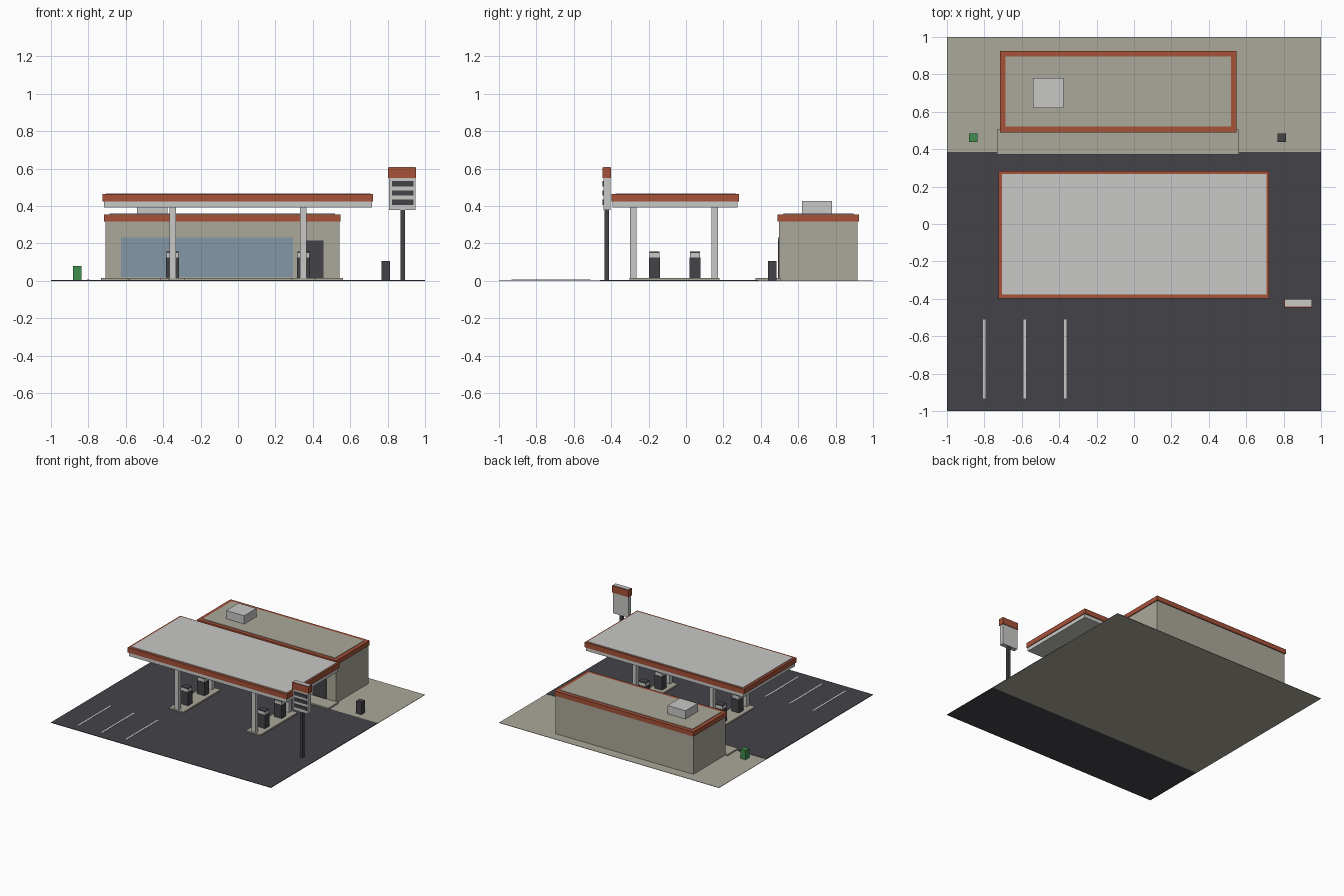
import bpy
import bmesh

if "Cube" in bpy.data.objects:
    bpy.data.objects.remove(bpy.data.objects["Cube"])


def material(name, rgb):
    """Flat colour from 0-255 sRGB values."""
    lin = []
    for c in rgb:
        c /= 255
        lin.append(c / 12.92 if c <= 0.04045 else ((c + 0.055) / 1.055) ** 2.4)
    m = bpy.data.materials.new(name)
    m.diffuse_color = (*lin, 1)
    m.use_nodes = True
    m.node_tree.nodes["Principled BSDF"].inputs["Base Color"].default_value = m.diffuse_color
    return m


CONCRETE = material("concrete", (171, 168, 154))
ASPHALT = material("asphalt", (68, 67, 72))
WHITE = material("off_white", (200, 200, 199))
RED = material("brick_red", (166, 82, 57))
GLASS = material("window_blue", (131, 153, 167))
GREEN = material("bin_green", (62, 142, 78))


def box(name, mat, x, y, z):
    """Box from (min, max) ranges."""
    bm = bmesh.new()
    bmesh.ops.create_cube(bm, size=1)
    for v in bm.verts:
        v.co = [r[0] if c < 0 else r[1] for c, r in zip(v.co, (x, y, z))]
    mesh = bpy.data.meshes.new(name)
    bm.to_mesh(mesh)
    bm.free()
    mesh.materials.append(mat)
    ob = bpy.data.objects.new(name, mesh)
    bpy.context.collection.objects.link(ob)
    return ob


def around(c, half):
    return (c - half, c + half)


# Ground: concrete slab with asphalt laid over the front
box("concrete_slab", CONCRETE, (-1, 1), (-0.46, 1), (0, 0.003))
box("asphalt", ASPHALT, (-1, 1), (-1, 0.386), (0.001, 0.005))
for i, x in enumerate((-0.80, -0.585, -0.368)):
    box(f"parking_line_{i}", WHITE, around(x, 0.007), (-0.933, -0.51), (0.004, 0.007))

# Shop building
box("shop_walls", CONCRETE, (-0.709, 0.542), (0.497, 0.918), (0.002, 0.35))
box("shop_roof_band", RED, (-0.716, 0.549), (0.49, 0.926), (0.318, 0.356))
box("shop_roof", CONCRETE, (-0.686, 0.519), (0.52, 0.896), (0.34, 0.36))
box("roof_unit", WHITE, (-0.541, -0.378), (0.62, 0.78), (0.355, 0.428))
box("shop_walkway", CONCRETE, (-0.732, 0.562), (0.371, 0.505), (0.002, 0.016))
box("shop_window", GLASS, (-0.626, 0.294), (0.491, 0.5), (0.02, 0.233))
box("shop_door", ASPHALT, (0.335, 0.457), (0.491, 0.5), (0.016, 0.217))

# Canopy
box("canopy_soffit", WHITE, (-0.716, 0.716), (-0.392, 0.276), (0.393, 0.43))
box("canopy_band", RED, (-0.724, 0.722), (-0.398, 0.284), (0.423, 0.464))
box("canopy_top", WHITE, (-0.706, 0.708), (-0.378, 0.268), (0.45, 0.468))

# Pump islands with columns and pumps
for side, x in (("left", -0.35), ("right", 0.35)):
    box(f"{side}_island", CONCRETE, around(x, 0.067), (-0.302, 0.18), (0.002, 0.016))
    for i, y in enumerate((-0.281, 0.154)):
        box(f"{side}_column_{i}", WHITE, around(x, 0.0175), around(y, 0.0175), (0.01, 0.4))
    for i, y in enumerate((-0.168, 0.048)):
        box(f"{side}_pump_body_{i}", ASPHALT, around(x, 0.034), around(y, 0.029), (0.014, 0.125))
        box(f"{side}_pump_head_{i}", WHITE, around(x, 0.032), around(y, 0.026), (0.12, 0.15))
        box(f"{side}_pump_cap_{i}", ASPHALT, around(x, 0.032), around(y, 0.026), (0.15, 0.158))

# Price sign
box("sign_pole", ASPHALT, around(0.88, 0.012), around(-0.424, 0.012), (0.002, 0.39))
box("sign_board", WHITE, (0.808, 0.948), (-0.442, -0.405), (0.38, 0.609))
box("sign_header", RED, (0.803, 0.953), (-0.447, -0.4), (0.55, 0.606))
for i, z in enumerate((0.519, 0.47, 0.42)):
    box(f"sign_row_{i}", ASPHALT, around(0.88, 0.057), (-0.447, -0.44), around(z, 0.014))

# Bins
box("green_bin", GREEN, around(-0.859, 0.023), around(0.461, 0.023), (0.002, 0.08))
box("dark_bin", ASPHALT, around(0.791, 0.023), around(0.461, 0.023), (0.002, 0.105))
